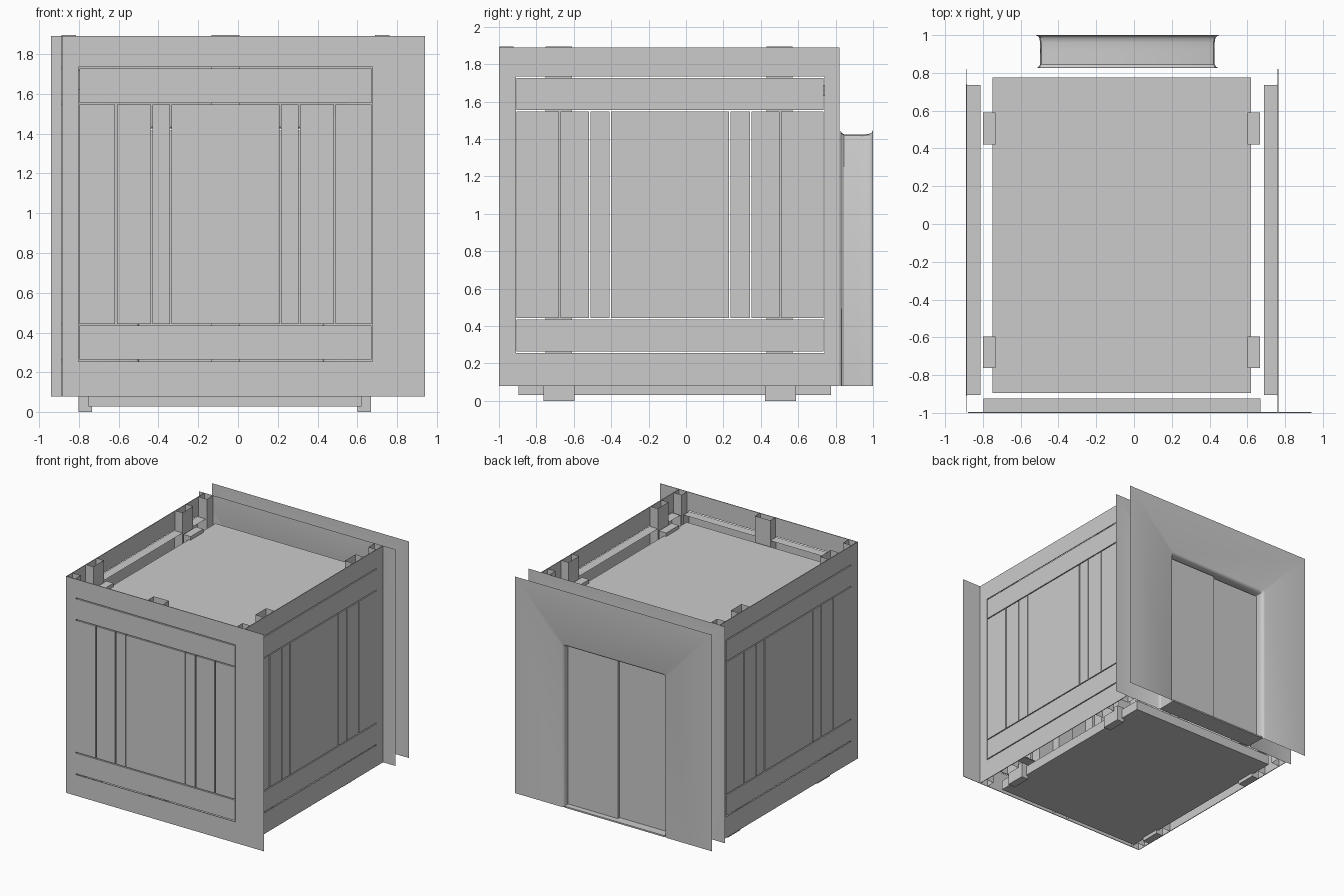
import bpy, bmesh

if "Cube" in bpy.data.objects:
    bpy.data.objects.remove(bpy.data.objects["Cube"])

Z0, Z1 = 0.08, 1.89          # wall height range
CX = -0.063                  # cabin centre in x
DEPTH = 0.077                # wall thickness


def finish(name, bm):
    bmesh.ops.recalc_face_normals(bm, faces=bm.faces)
    me = bpy.data.meshes.new(name)
    bm.to_mesh(me)
    bm.free()
    ob = bpy.data.objects.new(name, me)
    bpy.context.collection.objects.link(ob)
    return ob


def add_box(bm, a, b, place=lambda p: p, skip=()):
    """Box between corners a and b; skip drops faces such as 'd1' or 'z0'."""
    v = {}
    for i in (0, 1):
        for j in (0, 1):
            for k in (0, 1):
                v[i, j, k] = bm.verts.new(place(((a[0], b[0])[i], (a[1], b[1])[j], (a[2], b[2])[k])))
    ring = ((0, 0), (1, 0), (1, 1), (0, 1))
    for axis, letter in enumerate("udz"):
        for s in (0, 1):
            if letter + str(s) in skip:
                continue
            loop = []
            for r in ring:
                key = list(r)
                key.insert(axis, s)
                loop.append(v[tuple(key)])
            bm.faces.new(loop)


def box(name, a, b, skip=()):
    bm = bmesh.new()
    add_box(bm, a, b, skip=skip)
    return finish(name, bm)


def wall(name, place, u0, u1, cuts, channels):
    gap = 0.004
    # folded trays, open to the inside
    bm = bmesh.new()
    rows = [(0.26, 0.44, [u0, u1]), (0.44, 1.55, [u0] + cuts + [u1]), (1.55, 1.73, [u0, u1])]
    for za, zb, us in rows:
        for ua, ub in zip(us, us[1:]):
            add_box(bm, (ua + gap, 0, za + gap), (ub - gap, DEPTH, zb - gap), place, ("d1",))
    finish(name + "_panels", bm)
    # flat bands above and below the trays
    bm = bmesh.new()
    for za, zb in ((Z0, 0.26 - gap), (1.73 + gap, Z1)):
        add_box(bm, (u0, 0, za), (u1, 0.006, zb), place)
    finish(name + "_bands", bm)
    # upright stiffening channels, open ended
    bm = bmesh.new()
    for c in channels:
        add_box(bm, (c - 0.07, 0.003, Z0), (c + 0.07, DEPTH, 1.895), place, ("z0", "z1", "d0"))
    finish(name + "_channels", bm)


# three panelled walls
f = [-0.55, -0.37, -0.275, 0.275, 0.37, 0.55]
s = [-0.59, -0.43, -0.32, 0.32, 0.43, 0.59]
wall("front_wall", lambda p: (p[0], -1 + p[1], p[2]), -0.80, 0.675, [CX + c for c in f], [CX])
side_cuts = [-0.085 + c for c in s]
wall("left_wall", lambda p: (-0.89 + p[1], p[0], p[2]), -0.91, 0.74, side_cuts, [-0.68, 0.50])
wall("right_wall", lambda p: (0.764 - p[1], p[0], p[2]), -0.91, 0.74, side_cuts, [-0.68, 0.50])

# hollow corner posts
for side, x in (("left", -0.885), ("right", 0.687)):
    for end, y in (("front", -1.0), ("rear", 0.743)):
        box(f"{side}_{end}_corner_post", (x, y, Z0), (x + 0.077, y + 0.078, Z1), ("z0", "z1"))

# flat trim strips beside the front panels
box("front_trim_left", (-0.88, -1, Z0), (-0.80, -0.996, Z1))
box("front_trim_right", (0.675, -1, Z0), (0.94, -0.996, Z1))
for side, x in (("left", -0.89), ("right", 0.76)):
    box(side + "_front_trim", (x, -0.998, Z0), (x + 0.004, -0.91, Z1))
    box(side + "_rear_trim", (x, 0.74, Z0), (x + 0.004, 0.82, Z1))

# floor and ceiling slabs
box("floor_slab", (-0.75, -0.895, 0.03), (0.62, 0.775, 0.11))
box("ceiling_slab", (-0.75, -0.895, 1.63), (0.62, 0.775, 1.69))

# brackets holding the slabs to the side walls
for side, x in (("left", -0.80), ("right", 0.60)):
    for end, y in (("front", -0.762), ("rear", 0.422)):
        for lvl, za, zb in (("lower", 0.0, 0.13), ("upper", 1.62, 1.72)):
            box(f"{side}_{end}_{lvl}_bracket", (x, y, za), (x + 0.067, y + 0.167, zb))

# door portal: two sheets joined by a flared reveal
DX = -0.035
profile = [(0.825, 0.022), (0.832, 0.008), (0.845, 0.0), (0.88, 0.0), (0.92, 0.0),
           (0.96, 0.0), (0.985, 0.004), (0.995, 0.012), (1.0, 0.024)]


def opening(o):
    h, top, r = 0.462 + o, 1.425 + o, 0.02
    pts = [(h, Z0), (h, top - r), (h - 0.3 * r, top - 0.3 * r), (h - r, top)]
    return [(-a, z) for a, z in pts] + [(a, z) for a, z in reversed(pts)]


bm = bmesh.new()
rings = [[bm.verts.new((DX + a, y, z)) for a, z in opening(o)] for y, o in profile]
for ra, rb in zip(rings, rings[1:]):
    for i in range(len(ra) - 1):
        bm.faces.new((ra[i], ra[i + 1], rb[i + 1], rb[i]))
for r in (rings[0], rings[-1]):
    y = r[0].co.y
    c = [bm.verts.new((x, y, z)) for x, z in ((-0.94, Z0), (-0.94, Z1), (0.88, Z1), (0.88, Z0))]
    bm.faces.new((c[0], c[1], r[1], r[0]))
    bm.faces.new((c[1], r[3], r[2], r[1]))
    bm.faces.new((c[1], c[2], r[4], r[3]))
    bm.faces.new((c[2], r[6], r[5], r[4]))
    bm.faces.new((c[2], c[3], r[7], r[6]))
portal = finish("door_portal", bm)
bpy.context.view_layer.objects.active = portal
portal.select_set(True)
bpy.ops.object.shade_smooth_by_angle()

# sill and two sliding doors, one set behind the other
box("door_sill", (DX - 0.462, 0.828, Z0), (DX + 0.462, 0.998, 0.092))
box("outer_door", (DX, 0.93, 0.092), (DX + 0.46, 0.95, 1.415))
box("inner_door", (DX - 0.46, 0.905, 0.092), (DX + 0.01, 0.926, 1.415))
